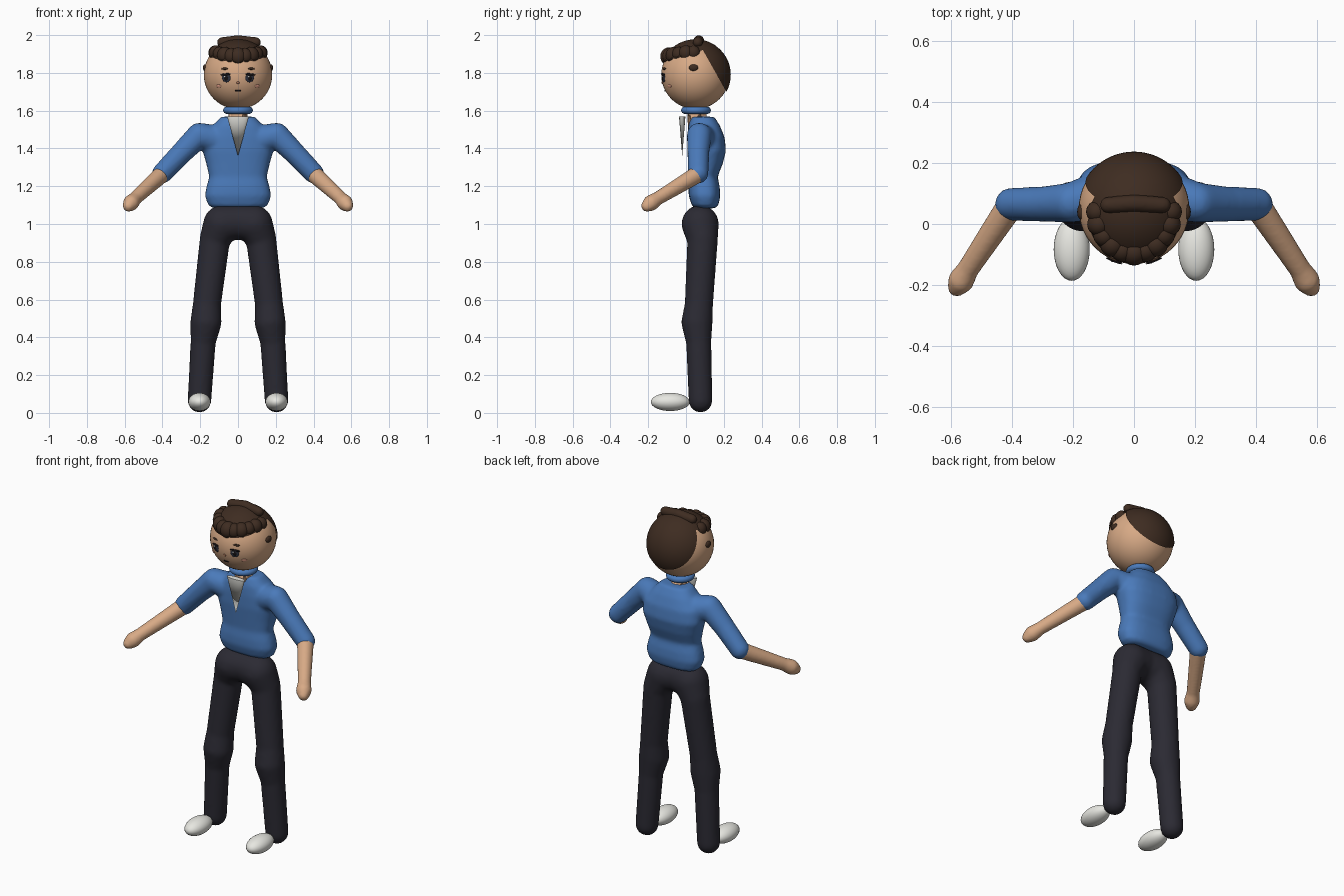
import bpy, bmesh, math
from mathutils import Vector, Matrix

if "Cube" in bpy.data.objects:
    bpy.data.objects.remove(bpy.data.objects["Cube"])


def material(name, rgb):
    m = bpy.data.materials.new(name)
    lin = [(c / 255 / 12.92) if c < 11 else ((c / 255 + 0.055) / 1.055) ** 2.4 for c in rgb]
    m.diffuse_color = (*lin, 1)
    m.use_nodes = True
    m.node_tree.nodes["Principled BSDF"].inputs["Base Color"].default_value = m.diffuse_color
    return m


SKIN = material("skin", (216, 170, 134))
BLUE = material("shirt_blue", (74, 122, 186))
DARK = material("trouser_charcoal", (43, 42, 51))
HAIR = material("hair_brown", (62, 44, 33))
WHITE = material("off_white", (232, 232, 226))
BLACK = material("lash_black", (22, 18, 20))
IRIS = material("iris_slate", (48, 52, 66))
BLUSH = material("blush", (226, 160, 136))
NOSE = material("nose_tan", (176, 120, 92))


def finish(name, bm, mat, remesh=0.0):
    """Turn a bmesh into a smooth object, optionally fused into one skin."""
    bmesh.ops.recalc_face_normals(bm, faces=bm.faces)
    for f in bm.faces:
        f.smooth = True
    me = bpy.data.meshes.new(name)
    bm.to_mesh(me)
    bm.free()
    me.materials.append(mat)
    ob = bpy.data.objects.new(name, me)
    bpy.context.collection.objects.link(ob)
    if remesh:
        r = ob.modifiers.new("fuse", 'REMESH')
        r.mode, r.voxel_size, r.use_smooth_shade = 'VOXEL', remesh, True
        s = ob.modifiers.new("soften", 'SMOOTH')
        s.factor, s.iterations = 0.5, 6
    return ob


def ball(bm, loc, size, rot=None, seg=24):
    """Ellipsoid with half sizes."""
    m = Matrix.Translation(loc) @ (rot or Matrix()) @ Matrix.Diagonal((*size, 1))
    return bmesh.ops.create_uvsphere(bm, u_segments=seg, v_segments=seg // 2, radius=1, matrix=m)


def limb(bm, pts):
    """Chain of rounded tapered segments through (x, y, z, radius)."""
    for a, b in zip(pts, pts[1:]):
        verts = []
        for x, y, z, r in (a, b):
            verts += ball(bm, (x, y, z), (r, r, r))["verts"]
        res = bmesh.ops.convex_hull(bm, input=verts)
        junk = set(res["geom_interior"]) | set(res["geom_unused"])
        bmesh.ops.delete(bm, geom=[v for v in junk if isinstance(v, bmesh.types.BMVert)], context='VERTS')


def mirrored(pts, s):
    return [(s * p[0], *p[1:]) for p in pts]


def loft(bm, rings, n=40, power=2.6):
    """Closed body from rings of (z, half width, front y, back y)."""
    loops = []
    for z, w, y0, y1 in rings:
        loop = []
        for i in range(n):
            a = 2 * math.pi * i / n
            c, s = math.cos(a), math.sin(a)
            x = math.copysign(abs(c) ** (2 / power), c) * w
            y = math.copysign(abs(s) ** (2 / power), s) * (y1 - y0) / 2
            loop.append(bm.verts.new((x, (y0 + y1) / 2 + y, z)))
        loops.append(loop)
    for a, b in zip(loops, loops[1:]):
        for i in range(n):
            j = (i + 1) % n
            bm.faces.new((a[i], a[j], b[j], b[i]))
    bm.faces.new(loops[0][::-1])
    bm.faces.new(loops[-1])


# Shirt: torso and sleeves fused together
bm = bmesh.new()
loft(bm, [(1.083, .13, .05, .155), (1.10, .158, .03, .172), (1.15, .176, .014, .182),
          (1.20, .166, .014, .178), (1.25, .152, .02, .167), (1.32, .168, .014, .195),
          (1.39, .188, .008, .212), (1.46, .18, .008, .204), (1.52, .135, .012, .18),
          (1.568, .09, .028, .15)])
for s in (-1, 1):
    limb(bm, mirrored([(.13, .09, 1.45, .075), (.205, .07, 1.47, .066), (.30, .065, 1.375, .058),
                       (.402, .065, 1.268, .054)], s))
finish("shirt", bm, BLUE, .011)

# Trousers: hips and legs fused together
LEG = [(0, .073, 1.01, .09), (.085, .075, 1.0, .099), (.122, .088, .92, .081), (.165, .068, .57, .075),
       (.17, .058, .48, .083), (.184, .067, .38, .067), (.204, .077, .065, .063)]
bm = bmesh.new()
for s in (-1, 1):
    limb(bm, mirrored(LEG, s))
finish("trousers", bm, DARK, .011)

# Forearms with hands, and shoes
for s, side in ((-1, "left"), (1, "right")):
    bm = bmesh.new()
    limb(bm, mirrored([(.405, .06, 1.262, .046), (.545, -.15, 1.135, .036), (.566, -.185, 1.112, .043),
                       (.580, -.207, 1.095, .031)], s))
    finish(side + "_forearm", bm, SKIN, .009)
    bm = bmesh.new()
    ball(bm, (s * .204, -.083, .058), (.059, .103, .048), seg=32)
    finish(side + "_shoe", bm, WHITE)

# Neck and collar ring
bm = bmesh.new()
limb(bm, [(0, .06, 1.52, .05), (0, .055, 1.64, .05)])
finish("neck", bm, SKIN)
bpy.ops.mesh.primitive_torus_add(major_radius=.06, minor_radius=.019, major_segments=40,
                                 minor_segments=14, location=(0, .053, 1.602))
collar = bpy.context.object
collar.name = "collar"
collar.data.materials.append(BLUE)
bpy.ops.object.shade_smooth()

# Shirt front: flattened upside-down cone
bm = bmesh.new()
bmesh.ops.create_cone(bm, cap_ends=True, segments=32, radius1=0, radius2=1, depth=.21,
                      matrix=Matrix.Translation((0, -.02, 1.465)) @ Matrix.Diagonal((.058, .017, 1, 1)))
finish("shirt_front", bm, WHITE)
bpy.context.view_layer.objects.active = bpy.context.collection.objects["shirt_front"]
bpy.ops.object.select_all(action='DESELECT')
bpy.context.object.select_set(True)
bpy.ops.object.shade_smooth_by_angle(angle=math.radians(40))

# Head
HC, HR = Vector((0, .05, 1.79)), .181
bm = bmesh.new()
ball(bm, HC, (HR,) * 3, seg=48)
finish("head", bm, SKIN)


# Hair shells: a slightly larger sphere cut by a plane
def shell(name, point, normal, r):
    bm = bmesh.new()
    ball(bm, HC, (r,) * 3, seg=64)
    bmesh.ops.bisect_plane(bm, geom=bm.verts[:] + bm.edges[:] + bm.faces[:], plane_co=point,
                           plane_no=normal, clear_inner=True)
    finish(name, bm, HAIR)


shell("hair_back", (0, .09, 1.92), (0, .87, .49), .187)
shell("hair_top", (0, 0, 1.895), (0, -.28, .96), .188)

# Fringe: row of soft locks around the brow
bm = bmesh.new()
for i in range(11):
    a = math.radians(-88 + 17.6 * i)
    k = abs(math.sin(a))
    r = .041 - .006 * k + (.003 if i % 2 else 0)
    ball(bm, (.122 * math.sin(a), .045 - .137 * math.cos(a), 1.887 + .02 * k * k),
         (r, r, r * 1.08))
finish("fringe", bm, HAIR)

# Bun on the crown
bm = bmesh.new()
limb(bm, [(-.085, .062, 1.962, .027), (0, .068, 1.971, .029), (.095, .062, 1.962, .027)])
finish("bun", bm, HAIR, .007)


# Face details: thin plates lying on the head
def plate(name, x, z, hw, hh, mat, lift=0.0, tilt=0.0):
    dx, dz = x, z - HC.z
    n = Vector((dx, -math.sqrt(HR ** 2 - dx * dx - dz * dz), dz)).normalized()
    rot = n.to_track_quat('Z', 'Y').to_matrix().to_4x4() @ Matrix.Rotation(tilt, 4, 'Z')
    bm = bmesh.new()
    ball(bm, HC + n * (HR + lift), (hw, hh, .004), rot, seg=20)
    finish(name, bm, mat)


for s, side in ((-1, "left"), (1, "right")):
    plate(side + "_eye", s * .062, 1.773, .024, .023, IRIS)
    plate(side + "_pupil", s * .062, 1.772, .012, .013, BLACK, .002)
    plate(side + "_glint", s * .062 - .007, 1.780, .005, .005, WHITE, .004)
    plate(side + "_lash", s * .064, 1.792, .029, .006, BLACK, .002, -s * .08)
    plate(side + "_brow", s * .07, 1.822, .020, .006, HAIR, .001)
    plate(side + "_cheek", s * .102, 1.73, .016, .009, BLUSH)
    bm = bmesh.new()
    ball(bm, (s * .174, .04, 1.827), (.012, .025, .018))
    finish(side + "_ear_lock", bm, HAIR)
plate("nose", 0, 1.748, .008, .007, NOSE)
plate("mouth", 0, 1.706, .017, .005, BLACK)
